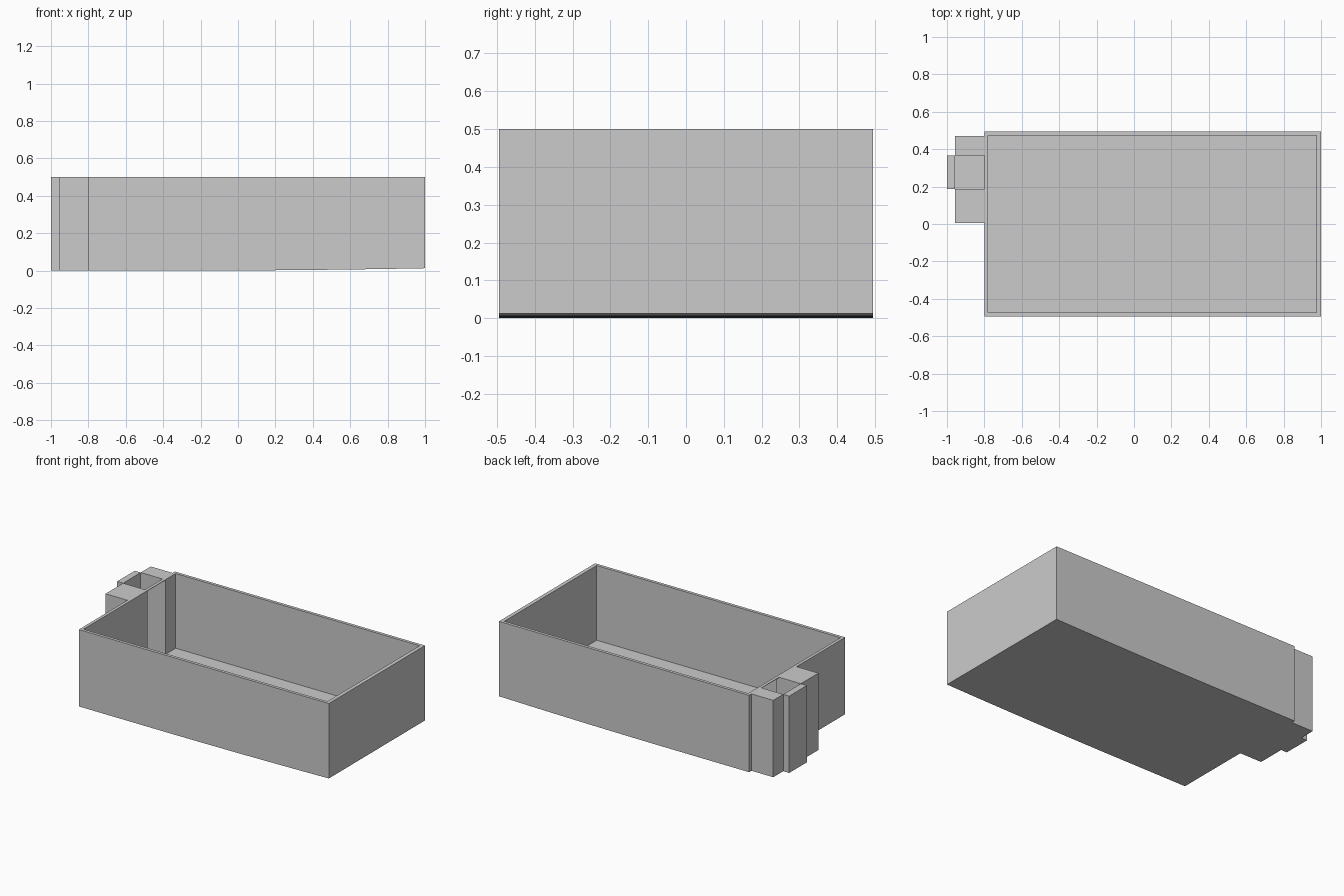
import bpy, bmesh

if "Cube" in bpy.data.objects:
    bpy.data.objects.remove(bpy.data.objects["Cube"])

H = 0.5            # overall height
FLOOR = 0.014      # inner floor level
Y = 0.494          # half width of the tub
SLOT = (0.186, 0.367)  # y range of the side channel


def prism(name, outline, y0, y1):
    """Extrude an x-z outline along y."""
    bm = bmesh.new()
    face = bm.faces.new([bm.verts.new((x, y0, z)) for x, z in outline])
    ret = bmesh.ops.extrude_face_region(bm, geom=[face])
    verts = [v for v in ret["geom"] if isinstance(v, bmesh.types.BMVert)]
    bmesh.ops.translate(bm, verts=verts, vec=(0, y1 - y0, 0))
    bmesh.ops.recalc_face_normals(bm, faces=bm.faces)
    mesh = bpy.data.meshes.new(name)
    bm.to_mesh(mesh)
    bm.free()
    ob = bpy.data.objects.new(name, mesh)
    bpy.context.collection.objects.link(ob)
    return ob


def box(name, x0, x1, y0, y1, z0=0.0, z1=H):
    return prism(name, [(x0, z0), (x1, z0), (x1, z1), (x0, z1)], y0, y1)


def cut(ob, cutter):
    mod = ob.modifiers.new("cut", "BOOLEAN")
    mod.operation = "DIFFERENCE"
    mod.solver = "EXACT"
    mod.object = cutter
    bpy.context.view_layer.objects.active = ob
    bpy.ops.object.modifier_apply(modifier=mod.name)
    bpy.data.objects.remove(cutter)


# tub body, underside curving gently up to the right
xs = [-0.27 + 1.27 * i / 16 for i in range(17)]
bottom = [(-0.8, 0.0)] + [(x, 0.0078 * (x + 0.27) ** 2) for x in xs]
tub = prism("tub", bottom + [(1.0, H), (-0.8, H)], -Y, Y)

# hollow inside
cut(tub, box("cavity_cutter", -0.78, 0.975, -0.474, 0.474, FLOOR, 0.7))

# opening through the left wall under a thin rim strip
cut(tub, box("opening_cutter", -0.85, -0.75, *SLOT, FLOOR, H - 0.003))

# blocks on both sides of the channel
box("front_side_block", -0.957, -0.8, 0.005, SLOT[0])
box("back_side_block", -0.957, -0.8, SLOT[1], 0.47)

# outer end wall and floor of the channel
box("channel_end_wall", -1.0, -0.957, *SLOT)
box("channel_floor", -0.957, -0.8, *SLOT, 0.0, FLOOR)
